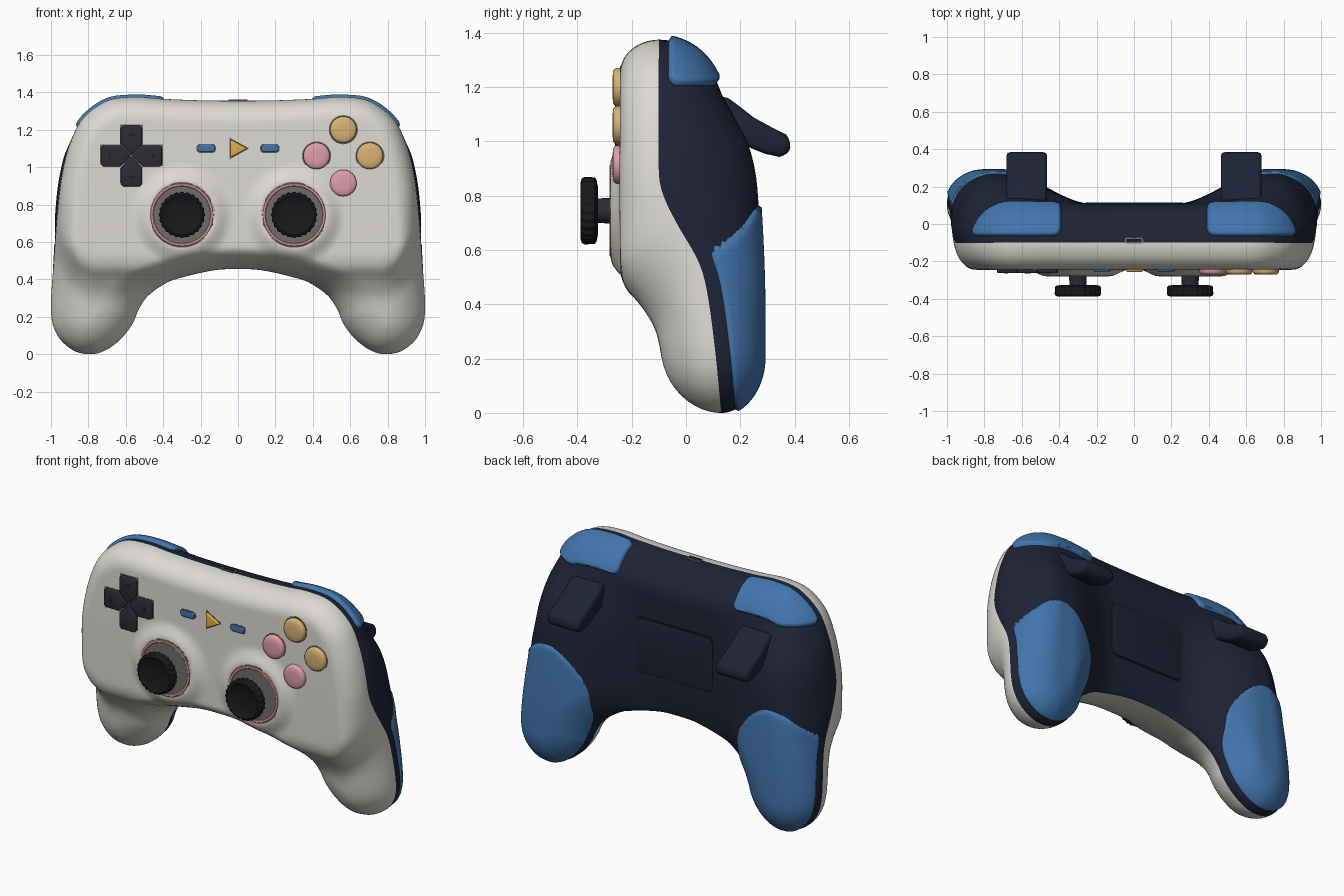
import bpy, bmesh, math
from mathutils import Vector, kdtree

if "Cube" in bpy.data.objects:
    bpy.data.objects.remove(bpy.data.objects["Cube"])


def material(name, rgb):
    m = bpy.data.materials.new(name)
    m.diffuse_color = (*rgb, 1)
    m.use_nodes = True
    m.node_tree.nodes["Principled BSDF"].inputs["Base Color"].default_value = m.diffuse_color
    return m


CREAM = material("cream", (.72, .70, .65))
NAVY = material("navy", (.013, .017, .036))
BLUE = material("blue", (.055, .18, .42))
PINK = material("pink", (.74, .34, .40))
TAN = material("tan", (.68, .45, .17))
AMBER = material("amber", (.75, .42, .07))
BLACK = material("black", (.010, .010, .012))
SLATE = material("slate", (.024, .026, .033))
SHADOW = material("shadow", (.16, .155, .145))

# Half outline: upper/outer edge and lower/inner edge, both ending at the grip tip
OUTER = [(0, 1.355), (.2, 1.357), (.4, 1.365), (.55, 1.375), (.70, 1.355), (.83, 1.26), (.90, 1.12),
         (.942, .95), (.966, .75), (.985, .5), (1.0, .23), (.965, .1), (.88, .02), (.785, 0)]
INNER = [(0, .455), (.1, .452), (.2, .435), (.3, .41), (.36, .392), (.41, .365), (.46, .33),
         (.5, .29), (.535, .23), (.56, .17), (.6, .11), (.65, .06), (.71, .02), (.785, 0)]
N = len(OUTER) - 1


def curve(pts, s):
    """Catmull-Rom point at parameter s."""
    other = INNER if pts is OUTER else OUTER
    i = min(int(s), N - 1)
    t = s - i
    p0 = pts[i - 1] if i else (-pts[1][0], pts[1][1])
    p1, p2 = pts[i], pts[i + 1]
    p3 = pts[i + 2] if i + 2 <= N else other[N - 1]
    return tuple(.5 * (2 * b + (c - a) * t + (2 * a - 5 * b + 4 * c - d) * t * t
                       + (3 * b - a - 3 * c + d) * t ** 3) for a, b, c, d in zip(p0, p1, p2, p3))


K = 200 * N
KD = kdtree.KDTree(2 * (K + 1))
for j in range(K + 1):
    for k, e in enumerate((OUTER, INNER)):
        x, z = curve(e, j / 200)
        KD.insert((x, 0, z), 2 * j + k)
KD.balance()


def edge_dist(x, z):
    return KD.find((x, 0, z))[2]


def sstep(a, b, x):
    t = max(0, min(1, (x - a) / (b - a)))
    return t * t * (3 - 2 * t)


def interp(pts, x):
    """Smooth interpolation through (x, y) points."""
    x = max(pts[0][0], min(pts[-1][0], x))
    i = max(j for j in range(len(pts) - 1) if pts[j][0] <= x)

    def slope(j):
        a, b = pts[max(j - 1, 0)], pts[min(j + 1, len(pts) - 1)]
        return (b[1] - a[1]) / (b[0] - a[0])
    (xa, ya), (xb, yb) = pts[i], pts[i + 1]
    h = xb - xa
    t = (x - xa) / h
    return (ya * (1 + 2 * t) * (1 - t) ** 2 + yb * t * t * (3 - 2 * t)
            + h * slope(i) * t * (1 - t) ** 2 + h * slope(i + 1) * t * t * (t - 1))


def seam(z):
    return interp([(0, .13), (.25, .105), (.46, .075), (.56, .045), (.7, -.035), (.8, -.083), (.88, -.1), (1.4, -.1)], z)


def rounding(d, r):
    t = min(1, d / r)
    return math.sqrt(max(0, 1 - (1 - t) ** 2))


def front(x, z, d):
    ze = z - 4 * max(0, x - .75) ** 2 + .08 * max(0, 1 - x / .5)
    y = interp([(0, -.06), (.2, -.09), (.31, -.115), (.4, -.17), (.46, -.222), (.54, -.242), (1.4, -.242)], ze)
    q = math.hypot(x - .3, z - .745)
    y -= .035 * (1 - sstep(.17, .27, q))          # stick mound
    y += .08 * (1 - sstep(.12, .165, q))          # stick well
    ys = seam(z)
    return Vector((x, ys + (y - ys) * rounding(d, .12 + .08 * (1 - sstep(.3, .6, z))), z))


def back(x, z, d):
    crest = interp([(0, .28), (.2, .282), (.5, .28), (.8, .265), (.9, .253), (1.0, .225), (1.1, .172),
                    (1.2, .125), (1.4, .105)], z)
    y = .108 + (crest - .108) * sstep(.22, .7, x)
    ys = seam(z)
    y = ys + (y - ys) * rounding(d, .2)
    bulge = .016 * sstep(.55, .75, z) * (1 - sstep(1.05, 1.25, z)) * sstep(.8, .93, x)
    return Vector((x + bulge * min(1, (y - ys) / .06), y, z))


def finish(name, bm, mat, mirror=False, angle=40):
    me = bpy.data.meshes.new(name)
    bm.to_mesh(me)
    bm.free()
    me.materials.append(mat)
    ob = bpy.data.objects.new(name, me)
    bpy.context.collection.objects.link(ob)
    bpy.ops.object.select_all(action='DESELECT')
    ob.select_set(True)
    bpy.context.view_layer.objects.active = ob
    bpy.ops.object.shade_smooth_by_angle(angle=math.radians(angle))
    if mirror:
        ob.modifiers.new("mirror", 'MIRROR')
    return ob


def shell(name, svals, tvals, surf, mat, flip=False, mask=None, height=0):
    """Half skin over the outline; with a mask it becomes a raised pad on that skin."""
    bm = bmesh.new()
    rows = []
    for s in svals:
        (ox, oz), (ix, iz) = curve(OUTER, s), curve(INNER, s)
        row = []
        for t in tvals:
            x, z = ox + (ix - ox) * t, oz + (iz - oz) * t
            d = 0 if t < 1e-6 or t > 1 - 1e-6 or s > N - 1e-6 else edge_dist(x, z)
            row.append(bm.verts.new(surf(x, z, d)))
        rows.append(row)
    for a, b in zip(rows, rows[1:]):
        for j in range(len(a) - 1):
            f = bm.faces.new((a[j], b[j], b[j + 1], a[j + 1]))
            if flip:
                f.normal_flip()
    bmesh.ops.remove_doubles(bm, verts=bm.verts, dist=1e-5)
    bm.normal_update()
    if mask:
        ms = [(v, mask(v.co), v.normal.copy()) for v in bm.verts]
        for v, m, n in ms:
            v.co += n * (-.025 + (height + .025) * sstep(-.012, .012, m))
        bmesh.ops.delete(bm, geom=[v for v, m, n in ms if m < -.03], context='VERTS')
    return finish(name, bm, mat, True, 60)


def inside(R, *a):
    return R - math.sqrt(sum(max(0, R - v) ** 2 for v in a))


def bumper_mask(c):
    return inside(.04, c.y - seam(c.z) - .035, .15 - edge_dist(c.x, c.z), c.x - .39, c.z - 1.205)


def grip_mask(c):
    return inside(.05, c.y - seam(c.z) - .05, .77 - 3.5 * (c.x - .76) ** 2 - c.z, c.x - .5)


def ease(n):
    return [(1 - math.cos(math.pi * j / n)) / 2 for j in range(n + 1)]


# Body shells, grip pads, bumpers
S = [N * math.sin(math.pi / 2 * j / 120) for j in range(121)]
shell("front_shell", S, ease(64), front, CREAM, flip=True)
shell("back_shell", S, ease(64), back, NAVY)
shell("grip_pad", [4 + (N - 4) * math.sin(math.pi / 2 * j / 110) for j in range(111)], ease(80),
      back, BLUE, mask=grip_mask, height=.011)
shell("bumper", [1.6 + 4.4 * j / 90 for j in range(91)], [.4 * (j / 56) ** 2 for j in range(57)],
      back, BLUE, mask=bumper_mask, height=.02)


def lathe(name, cx, cz, profile, mat, n=40, mirror=False, lobes=0):
    """Spin (radius, y) points around a front-to-back axis."""
    bm = bmesh.new()
    rings = []
    for r, y in profile:
        ring = []
        for k in range(n):
            a = 2 * math.pi * k / n
            q = r * (1 + .025 * math.cos(lobes * a)) if lobes and r > .11 else r
            ring.append(bm.verts.new((cx + q * math.cos(a), y, cz + q * math.sin(a))))
        rings.append(ring)
    for a, b in zip(rings, rings[1:]):
        for k in range(n):
            bm.faces.new((a[k], a[(k + 1) % n], b[(k + 1) % n], b[k]))
    bm.faces.new(rings[0])
    bm.faces.new(rings[-1])
    bmesh.ops.recalc_face_normals(bm, faces=bm.faces)
    return finish(name, bm, mat, mirror)


def prism(name, pts, a, b, mat, bevel=.008, axis='y', mirror=False):
    """Extrude a flat outline from a to b along an axis and round its edges."""
    bm = bmesh.new()
    ends = [[bm.verts.new((p, e, q) if axis == 'y' else (e, p, q)) for p, q in pts] for e in (a, b)]
    bm.faces.new(ends[0])
    bm.faces.new(ends[1])
    for k in range(len(pts)):
        m = (k + 1) % len(pts)
        bm.faces.new((ends[0][k], ends[0][m], ends[1][m], ends[1][k]))
    bmesh.ops.recalc_face_normals(bm, faces=bm.faces)
    if bevel:
        es = [e for e in bm.edges if e.calc_face_angle(0) > math.radians(35)]
        bmesh.ops.bevel(bm, geom=es, offset=bevel, segments=3, profile=.5, affect='EDGES')
    return finish(name, bm, mat, mirror)


def rrect(cx, cz, w, h, r, n=6):
    pts = []
    for k, (sx, sz) in enumerate(((1, 1), (-1, 1), (-1, -1), (1, -1))):
        for j in range(n + 1):
            a = math.pi / 2 * (k + j / n)
            pts.append((cx + sx * (w / 2 - r) + r * math.cos(a), cz + sz * (h / 2 - r) + r * math.sin(a)))
    return pts


# Thumb sticks
lathe("stick_ring", .3, .745, [(.171, -.25), (.170, -.277), (.166, -.282), (.156, -.282), (.11, -.238), (.02, -.235)],
      PINK, 48, True)
lathe("stick_ring_groove", .3, .745, [(.176, -.25), (.176, -.2785), (.16, -.2785)], SHADOW, 48, True)
lathe("stick_stem", .3, .745, [(.118, -.235), (.108, -.252), (.08, -.268), (.047, -.278), (.045, -.335)],
      SLATE, 40, True)
lathe("stick_cap", .3, .745, [(.09, -.325), (.112, -.33), (.12, -.337), (.121, -.375), (.116, -.384), (.106, -.388),
                              (.096, -.384), (.085, -.378), (.02, -.374)], BLACK, 120, True, lobes=24)

# Face buttons
for nm, x, z, mat in (("top", .563, 1.2, TAN), ("right", .705, 1.06, TAN),
                      ("left", .42, 1.06, PINK), ("bottom", .563, .915, PINK)):
    lathe("button_well_" + nm, x, z, [(.078, -.22), (.078, -.244), (.06, -.244)], SHADOW)
    lathe("button_" + nm, x, z, [(.071, -.23), (.071, -.256), (.067, -.264), (.058, -.269), (.03, -.271)], mat)

# Directional pad: four pointed arms with small chevrons
DX, DZ = -.57, 1.06
for k, nm in enumerate(("right", "up", "left", "down")):
    c, s = round(math.cos(k * math.pi / 2)), round(math.sin(k * math.pi / 2))

    def turn(pts):
        return [(DX + u * c - v * s, DZ + u * s + v * c) for u, v in pts]
    prism("dpad_arm_" + nm, turn([(.004, 0), (.061, -.057), (.15, -.057), (.163, -.044),
                                  (.163, .044), (.15, .057), (.061, .057)]), -.22, -.262, SLATE, .005)
    prism("dpad_mark_" + nm, turn([(.105, -.016), (.113, -.016), (.123, 0), (.113, .016), (.105, .016), (.115, 0)]),
          -.255, -.2635, BLACK, 0)
w, h = .062, .169
prism("dpad_well", [(DX + u, DZ + v) for u, v in ((w, w), (w, h), (-w, h), (-w, w), (-h, w), (-h, -w), (-w, -w),
                                                  (-w, -h), (w, -h), (w, -w), (h, -w), (h, w))],
      -.22, -.244, SHADOW, 0)

# Centre buttons
prism("menu_button_well", rrect(.17, 1.1, .106, .05, .022), -.22, -.244, SHADOW, 0, mirror=True)
prism("menu_button", rrect(.17, 1.1, .094, .038, .016), -.22, -.253, BLUE, .004, mirror=True)
prism("home_button_well", [(-.046, 1.159), (-.046, 1.041), (.06, 1.1)], -.22, -.244, SHADOW, 0)
prism("home_button", [(-.04, 1.149), (-.04, 1.051), (.05, 1.1)], -.22, -.257, AMBER, .006)

# Rear paddles, rear panel and charging port
prism("rear_paddle", [(.09, 1.15), (.145, 1.168), (.19, 1.135), (.25, 1.088), (.32, 1.05), (.37, 1.025), (.388, .995),
                      (.38, .957), (.345, .943), (.29, .955), (.24, .975), (.2, 1.0), (.09, 1.03)],
      .465, .682, NAVY, .022, 'x', True)
prism("panel_groove", rrect(0, .845, .535, .345, .045), .09, .1105, BLACK, 0)
prism("rear_panel", rrect(0, .845, .52, .33, .04), .09, .114, NAVY, .003)


def port(name, w, h, z1, mat):
    ob = prism(name, rrect(0, 0, w, h, h * .45), 0, .03, mat, 0)
    for v in ob.data.vertices:
        x, y, z = v.co
        v.co = (x, z - .088, z1 - y)


port("port_rim", .1, .034, 1.361, SHADOW)
port("port_opening", .08, .016, 1.3625, BLACK)
